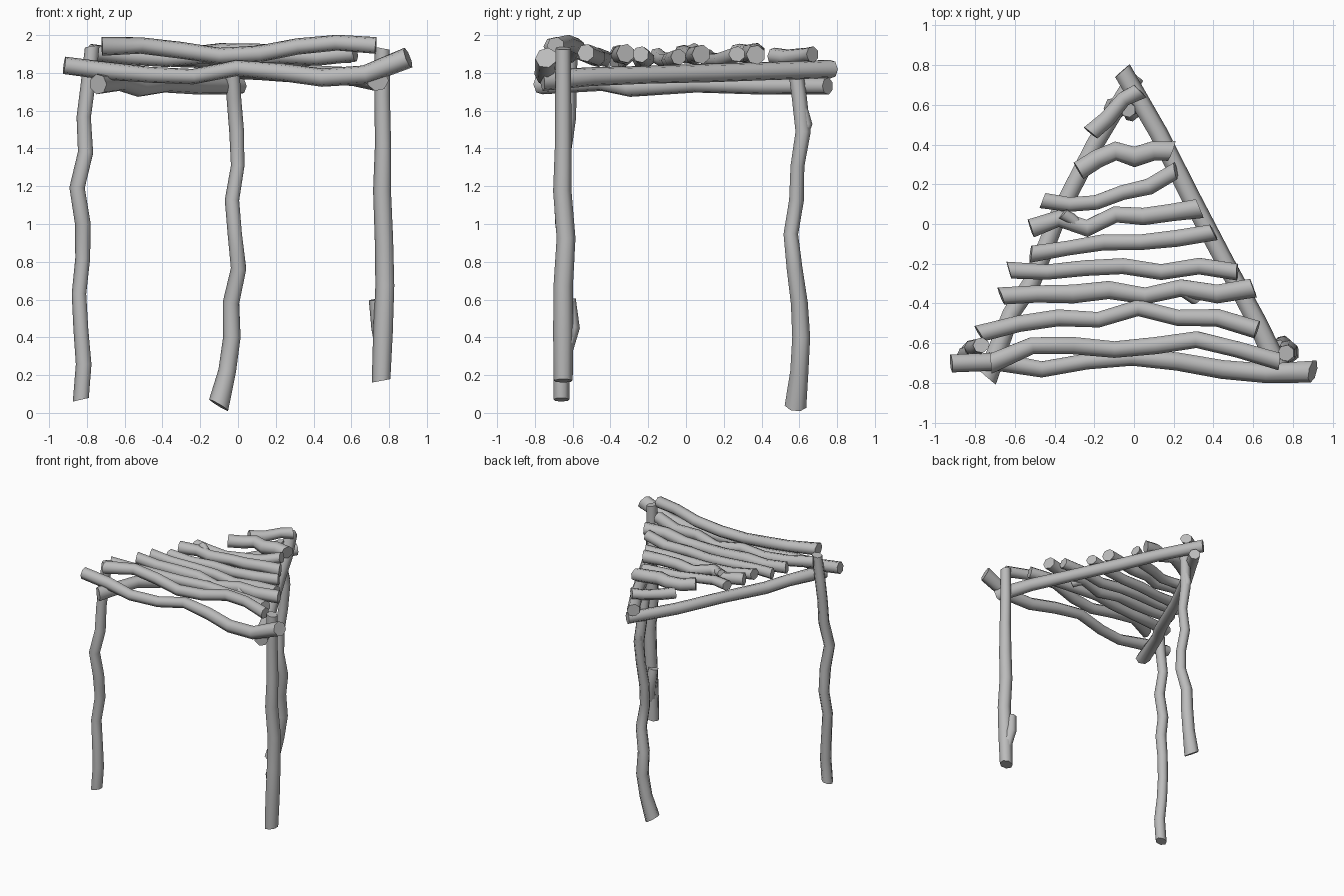
import bpy
import bmesh
import math
import random
from mathutils import Vector

random.seed(4)
SIDES = 7

default_cube = bpy.data.objects.get("Cube")
if default_cube:
    bpy.data.objects.remove(default_cube, do_unlink=True)

wood = bpy.data.materials.new("weathered grey wood")
wood.use_nodes = True
grey = (0.5, 0.5, 0.5, 1)
wood.diffuse_color = grey
wood.node_tree.nodes["Principled BSDF"].inputs["Base Color"].default_value = grey


def pole(name, path, radius, start_flare=1.0, end_flare=1.0):
    """Sweep a slightly irregular ring along a crooked path, with slanted ends."""
    points = [Vector(p) for p in path]
    last = len(points) - 1
    axis = (points[-1] - points[0]).normalized()
    reference = Vector((0, 1, 0)) if abs(axis.z) > 0.7 else Vector((0, 0, 1))
    bm = bmesh.new()
    rings = []
    for i, point in enumerate(points):
        tangent = (points[min(i + 1, last)] - points[max(i - 1, 0)]).normalized()
        side = tangent.cross(reference).normalized()
        up = side.cross(tangent)
        t = i / last
        flare = 1 + (start_flare - 1) * (1 - t) ** 3 + (end_flare - 1) * t ** 3
        size = radius * flare * random.uniform(0.94, 1.06)
        slant = random.uniform(-0.4, 0.4) if i in (0, last) else 0.0
        ring = []
        for k in range(SIDES):
            angle = math.tau * k / SIDES
            offset = side * math.cos(angle) + up * math.sin(angle)
            ring.append(bm.verts.new(point + size * (offset + tangent * slant * math.cos(angle))))
        rings.append(ring)
    for lower, upper in zip(rings, rings[1:]):
        for k in range(SIDES):
            n = (k + 1) % SIDES
            bm.faces.new((lower[k], lower[n], upper[n], upper[k]))
    bm.faces.new(rings[0][::-1])
    bm.faces.new(rings[-1])
    bmesh.ops.recalc_face_normals(bm, faces=bm.faces)
    mesh = bpy.data.meshes.new(name)
    bm.to_mesh(mesh)
    bm.free()
    mesh.materials.append(wood)
    pole_object = bpy.data.objects.new(name, mesh)
    bpy.context.collection.objects.link(pole_object)
    bpy.ops.object.select_all(action="DESELECT")
    pole_object.select_set(True)
    bpy.context.view_layer.objects.active = pole_object
    bpy.ops.object.shade_smooth_by_angle(angle=math.radians(62))


def spread(start, end, count):
    """Evenly spaced values from start to end."""
    return [start + (end - start) * i / (count - 1) for i in range(count)]


def leg(name, bottom, top, xs, ys, radius, foot=1.0, head=1.0):
    heights = spread(bottom, top, len(xs))
    pole(name, zip(xs, ys, heights), radius, foot, head)


def slat(name, left, right, ys, radius=0.045, end_height=1.91, sag=0.03):
    count = len(ys)
    path = []
    for i, (x, y) in enumerate(zip(spread(left, right, count), ys)):
        bow = math.sin(math.pi * i / (count - 1))
        path.append((x, y, end_height - sag * bow + random.uniform(-0.01, 0.01)))
    pole(name, path, radius, 1.05, 1.1)


# Three crooked legs
leg("front_right_leg", 0.07, 1.94,
    [-.83, -.815, -.83, -.84, -.82, -.82, -.85, -.805, -.815, -.79, -.77],
    [-.66, -.66, -.65, -.65, -.63, -.65, -.66, -.65, -.62, -.62, -.61], 0.041, 1.1)
leg("front_left_leg", 0.17, 1.93,
    [.76, .77, .78, .775, .765, .77, .765, .765],
    [-.65, -.65, -.65, -.635, -.655, -.65, -.65, -.65], 0.049, 1.1, 0.85)
leg("back_leg", 0.04, 1.85,
    [-.1, -.055, -.03, -.035, .005, -.015, -.03, .0, -.005, -.02, -.03],
    [.58, .6, .61, .6, .575, .555, .585, .59, .62, .6, .575], 0.039, 1.45)

# Broken branch stubs on two legs
pole("leg_stub", [(.765, -.64, .3), (.75, -.605, .45), (.73, -.62, .6)], 0.045, 0.7, 0.8)
pole("back_leg_stub", [(-.01, .6, 1.4), (-.01, .638, 1.53), (-.01, .61, 1.66)], 0.036, 0.6, 0.6)

# Triangle of beams tied over the legs
pole("right_beam", [(-.74, -.77, 1.74), (-.62, -.45, 1.75), (-.52, -.3, 1.72),
                    (-.38, .05, 1.74), (-.2, .4, 1.73), (.01, .75, 1.73)], 0.046, 1.15, 1.0)
pole("left_beam", [(.74, -.76, 1.76), (.62, -.5, 1.78), (.46, -.2, 1.79),
                   (.28, .14, 1.8), (.12, .46, 1.81), (-.06, .77, 1.82)], 0.049, 1.1, 1.05)
front_heights = [1.84, 1.81, 1.79, 1.78, 1.825, 1.805, 1.775, 1.79, 1.88]
front_depths = [-.7, -.69, -.73, -.69, -.67, -.69, -.73, -.75, -.74]
pole("front_beam", zip(spread(-.92, .9, len(front_heights)), front_depths, front_heights),
     0.042, 1.15, 1.4)

# Roof slats from the back corner to the front edge
slat("slat_1", -.22, .03, [.46, .53, .63, .67], 0.041, 1.89, 0)
slat("slat_2", -.28, .19, [.27, .33, .37, .34, .37, .37], 0.05, 1.9, sag=0)
slat("slat_3", -.46, .21, [.12, .1, .11, .16, .19, .27], 0.04, 1.89, 0.02)
slat("slat_4", -.52, .33, [-.02, .03, -.02, .05, .04, .06, .08], 0.045, 1.9, 0.01)
slat("slat_5", -.52, .4, [-.15, -.12, -.09, -.09, -.07, -.04], 0.04, 1.89, 0.02)
slat("slat_6", -.63, .52, [-.23, -.24, -.22, -.21, -.24, -.21, -.24], 0.04, 1.89, 0.02)
slat("slat_7", -.67, .6, [-.36, -.35, -.35, -.33, -.36, -.32, -.35, -.32], 0.046, 1.9)
slat("slat_8", -.78, .62, [-.55, -.5, -.47, -.48, -.42, -.47, -.47, -.53], 0.042, 1.9, 0.02)
top_heights = [1.94, 1.945, 1.92, 1.89, 1.9, 1.94, 1.96, 1.945]
top_depths = [-.7, -.61, -.61, -.63, -.61, -.58, -.63, -.69]
pole("slat_9", zip(spread(-.72, .73, len(top_depths)), top_depths, top_heights), 0.042, 1.2, 1.1)

# Short forked stubs on the slats
pole("slat_stub", [(-.26, -.02, 1.9), (-.32, .03, 1.92), (-.36, .05, 1.93)], 0.028)
pole("slat_fork", [(.22, -.31, 1.89), (.28, -.35, 1.87), (.32, -.38, 1.85)], 0.036)
